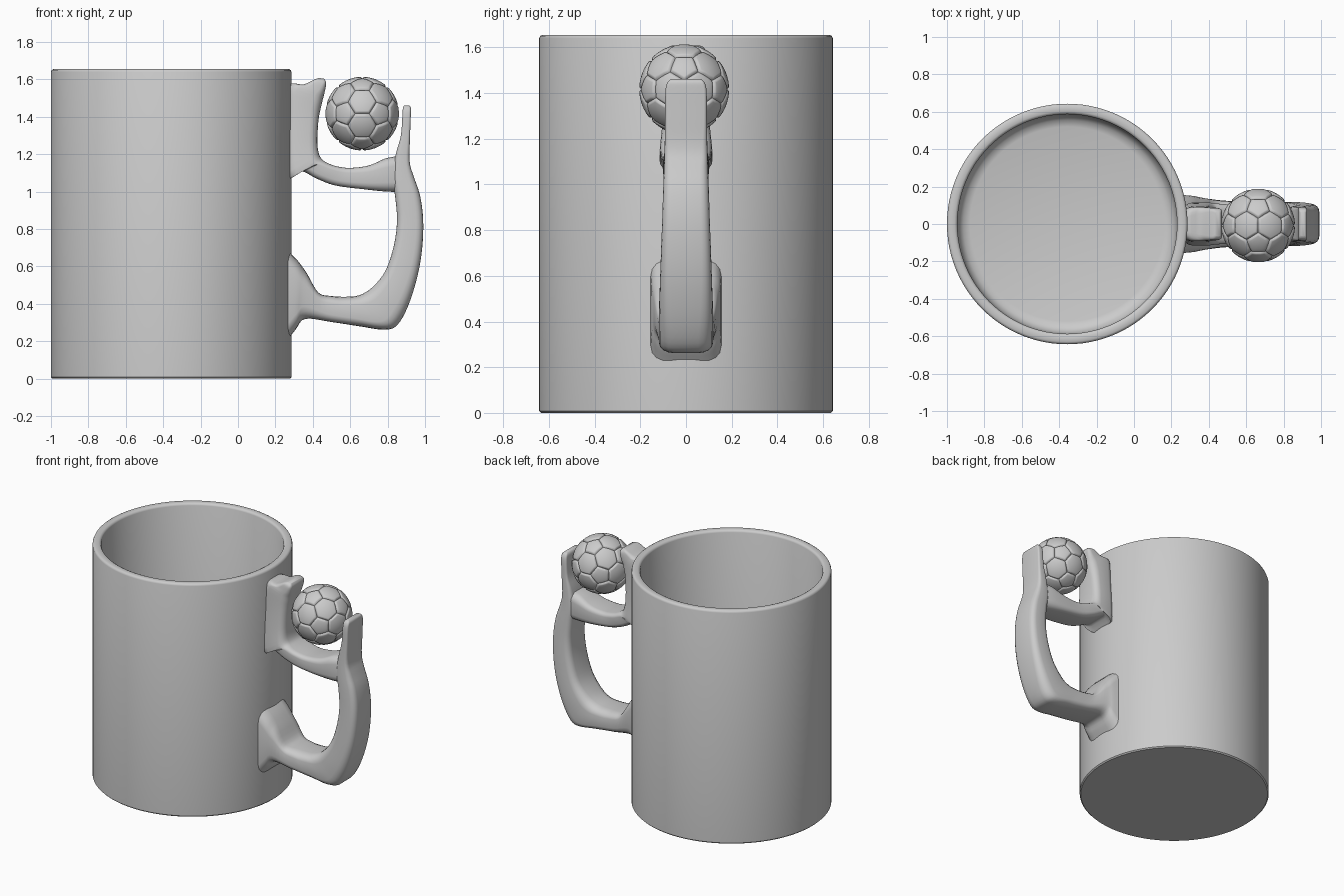
import bpy, bmesh, math
from mathutils import Vector

if "Cube" in bpy.data.objects:
    bpy.data.objects.remove(bpy.data.objects["Cube"])


def finish(bm, name, angle=40):
    bmesh.ops.recalc_face_normals(bm, faces=bm.faces)
    me = bpy.data.meshes.new(name)
    bm.to_mesh(me)
    bm.free()
    ob = bpy.data.objects.new(name, me)
    bpy.context.collection.objects.link(ob)
    bpy.ops.object.select_all(action='DESELECT')
    ob.select_set(True)
    bpy.context.view_layer.objects.active = ob
    bpy.ops.object.shade_smooth_by_angle(angle=math.radians(angle))
    return ob


def skin(bm, rings):
    """Bridge consecutive rings of vertices."""
    for a, b in zip(rings, rings[1:]):
        n = len(a)
        for i in range(n):
            bm.faces.new((a[i], a[(i + 1) % n], b[(i + 1) % n], b[i]))
    bm.faces.new(rings[0])
    bm.faces.new(rings[-1])


def catmull(p0, p1, p2, p3, t):
    return [0.5 * (2 * b + (c - a) * t + (2 * a - 5 * b + 4 * c - d) * t * t
                   + (3 * b - a - 3 * c + d) * t ** 3)
            for a, b, c, d in zip(p0, p1, p2, p3)]


def sweep(name, stations, steps=4):
    """Rounded bar; each station is (outer x, z, inner x, z, half width)."""
    path = []
    for i in range(len(stations) - 1):
        q = [stations[min(max(i + k, 0), len(stations) - 1)] for k in (-1, 0, 1, 2)]
        path += [catmull(*q, s / steps) for s in range(steps)]
    path.append(stations[-1])
    bm = bmesh.new()
    rings = []
    for ox, oz, ix, iz, w in path:
        outer, inner = Vector((ox, 0, oz)), Vector((ix, 0, iz))
        mid, axis = (outer + inner) / 2, (outer - inner) / 2
        h = axis.length
        axis.normalize()
        r = 0.55 * min(h, w)
        ring = []
        for k, (sa, sw) in enumerate(((1, 1), (-1, 1), (-1, -1), (1, -1))):
            for j in range(5):
                t = math.radians(90 * k + 22.5 * j)
                a = sa * (h - r) + r * math.cos(t)
                y = sw * (w - r) + r * math.sin(t)
                ring.append(bm.verts.new(mid + axis * a + Vector((0, y, 0))))
        rings.append(ring)
    skin(bm, rings)
    return finish(bm, name, 50)


# Mug body: lathed wall with rounded rim and inner floor
profile = [(.635, 0), (.643, .008), (.643, 1.64), (.639, 1.65), (.63, 1.655),
           (.602, 1.655), (.592, 1.65), (.587, 1.64), (.587, .16),
           (.578, .12), (.555, .09), (.52, .08)]
bm = bmesh.new()
N = 96
skin(bm, [[bm.verts.new((-.357 + r * math.cos(2 * math.pi * i / N),
                         r * math.sin(2 * math.pi * i / N), z)) for i in range(N)]
          for r, z in profile])
finish(bm, "mug_body")

# Upper bracket: fang against the mug wall, then the cradle under the ball
sweep("ball_cradle", [
    (.435, 1.608, .462, 1.603, .065), (.41, 1.60, .471, 1.58, .082),
    (.35, 1.573, .464, 1.535, .088), (.27, 1.565, .448, 1.47, .092),
    (.26, 1.38, .43, 1.38, .097), (.26, 1.25, .425, 1.25, .105),
    (.265, 1.07, .44, 1.185, .115), (.335, 1.11, .475, 1.155, .11),
    (.42, 1.07, .53, 1.135, .105), (.52, 1.033, .60, 1.127, .10),
    (.68, 1.012, .70, 1.14, .10), (.80, 1.0, .79, 1.178, .096),
    (.88, 1.0, .86, 1.19, .085)])

# Grip: outer prong, finger loop and flared lower foot
sweep("handle_grip", [
    (.914, 1.461, .89, 1.461, .065), (.924, 1.448, .882, 1.448, .08),
    (.924, 1.41, .879, 1.41, .09), (.92, 1.30, .871, 1.30, .091),
    (.918, 1.16, .845, 1.205, .093), (.94, 1.08, .825, 1.08, .096),
    (.973, .98, .84, .975, .10), (.99, .85, .85, .85, .104),
    (.985, .70, .835, .72, .109), (.96, .55, .79, .58, .114),
    (.91, .39, .72, .49, .118), (.85, .285, .65, .447, .118),
    (.78, .262, .58, .438, .118), (.65, .28, .50, .442, .12),
    (.50, .303, .43, .46, .125), (.36, .32, .37, .56, .14),
    (.31, .265, .32, .63, .15), (.26, .20, .26, .69, .155)])

# Ball: truncated icosahedron puffed to a sphere with grooved seams
R = .197
bm = bmesh.new()
bmesh.ops.create_icosphere(bm, subdivisions=1, radius=1)
edge = bm.edges[:][0].calc_length()
bmesh.ops.bevel(bm, geom=bm.verts[:], offset=edge / 3, offset_type='OFFSET',
                segments=1, affect='VERTICES')
phi = (1 + 5 ** .5) / 2
ico = [Vector(v).normalized() for a in (-1, 1) for b in (-phi, phi)
       for v in ((0, a, b), (a, b, 0), (b, 0, a))]
# Exact solid: snap to the points a third of the way along the icosahedron edges
corners = [(p * 2 + q) / 3 for p in ico for q in ico if 0 < (p - q).length < 1.1]
bm.free()
bm = bmesh.new()
hull_verts = [bm.verts.new(c) for c in corners]
bmesh.ops.convex_hull(bm, input=hull_verts)
bmesh.ops.dissolve_limit(bm, angle_limit=.02, verts=bm.verts[:], edges=bm.edges[:])
bm.normal_update()
planes = [f.normal / abs(f.normal.dot(f.verts[0].co)) for f in bm.faces]
planes = [p if p.dot(f.verts[0].co) > 0 else -p for p, f in zip(planes, bm.faces)]
panels = bm.faces[:]
bmesh.ops.inset_individual(bm, faces=panels, thickness=.04)
bmesh.ops.inset_individual(bm, faces=panels, thickness=.04)
bmesh.ops.poke(bm, faces=panels)
bmesh.ops.subdivide_edges(bm, edges=bm.edges[:], cuts=2, use_grid_fill=True)
for v in bm.verts:
    d = v.co.normalized()
    s = sorted(d.dot(p) for p in planes)
    gap = min(1, (s[-1] - s[-2]) / .06)
    v.co = d * R * (1 - .05 * (1 - gap) ** 2) + Vector((.664, -.008, 1.417))
finish(bm, "ball", 60)
